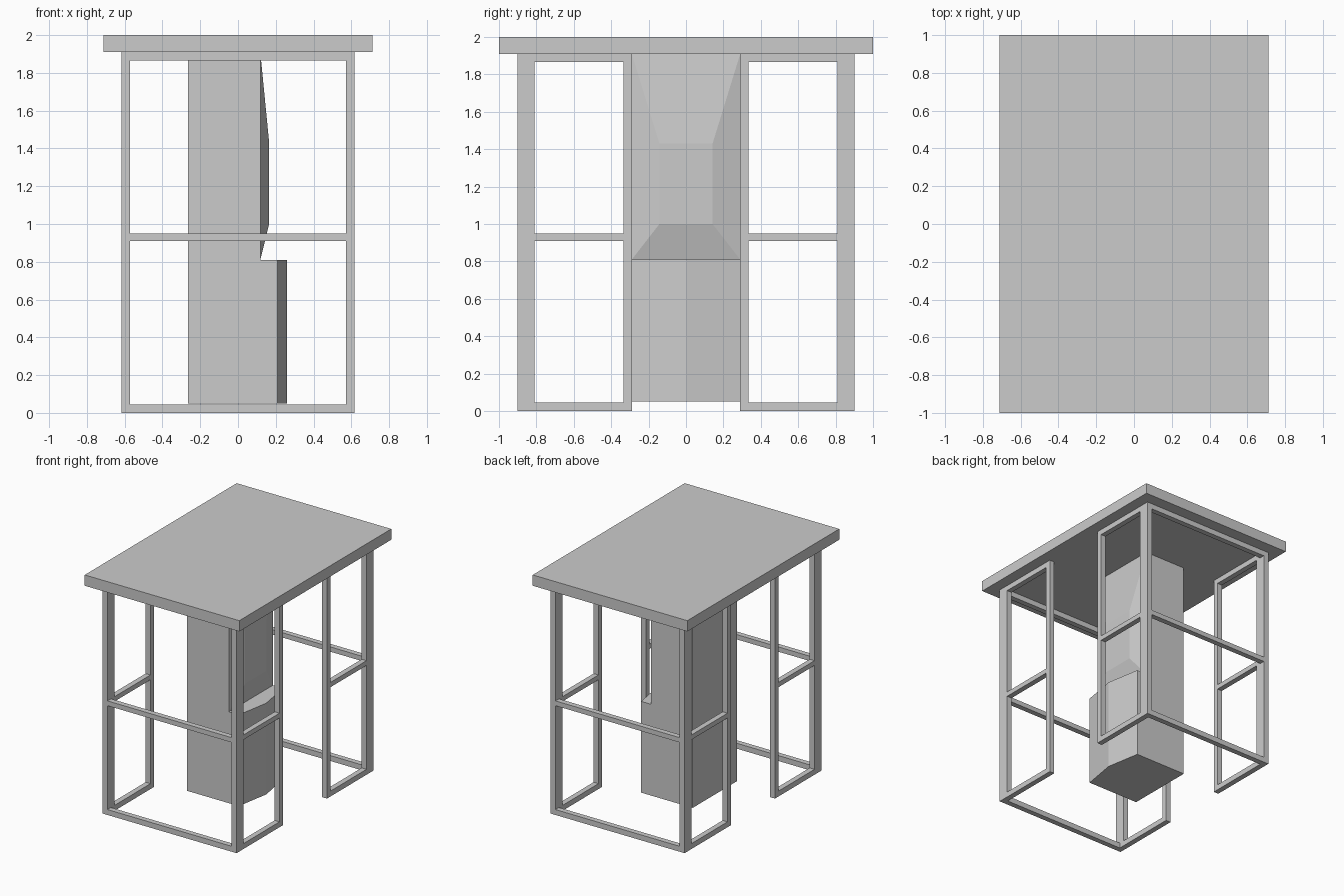
import bpy, bmesh

if "Cube" in bpy.data.objects:
    bpy.data.objects.remove(bpy.data.objects["Cube"])

BAR = 0.045      # square bar thickness
TOP = 1.91       # underside of the roof
HX, HY = 0.617, 0.9
GAP = 0.29       # half width of the side opening


def finish(name, bm):
    bmesh.ops.recalc_face_normals(bm, faces=bm.faces)
    mesh = bpy.data.meshes.new(name)
    bm.to_mesh(mesh)
    bm.free()
    obj = bpy.data.objects.new(name, mesh)
    bpy.context.collection.objects.link(obj)
    return obj


def add_box(bm, x, y, z):
    verts = bmesh.ops.create_cube(bm, size=1)["verts"]
    for v in verts:
        v.co = [(a + b) / 2 + c * (b - a) for (a, b), c in zip((x, y, z), v.co)]


def add_hull(bm, points):
    verts = [bm.verts.new(p) for p in points]
    bmesh.ops.convex_hull(bm, input=verts)
    bmesh.ops.dissolve_limit(bm, angle_limit=0.005, verts=bm.verts, edges=bm.edges)


def span(a, b):
    return (min(a, b), max(a, b))


RAILS = [(0, BAR), (0.91, 0.95), (TOP - BAR, TOP)]

# Roof slab
bm = bmesh.new()
add_box(bm, (-0.712, 0.712), (-1, 1), (TOP, 2))
finish("roof", bm)

# Wide frames at front and back
for name, s in (("front_frame", -1), ("back_frame", 1)):
    bm = bmesh.new()
    y = span(s * (HY - BAR), s * HY)
    for sx in (-1, 1):
        add_box(bm, span(sx * (HX - BAR), sx * HX), y, (0, TOP))
    for z in RAILS:
        add_box(bm, (-HX + BAR, HX - BAR), y, z)
    finish(name, bm)

# Four narrow side frames
for sx, side in ((-1, "left"), (1, "right")):
    for sy, end in ((-1, "front"), (1, "back")):
        bm = bmesh.new()
        x = span(sx * (HX - BAR), sx * HX)
        for a, b in ((GAP, GAP + BAR), (HY - 2 * BAR, HY - BAR)):
            add_box(bm, x, span(sy * a, sy * b), (0, TOP))
        for z in RAILS:
            add_box(bm, x, span(sy * (GAP + BAR), sy * (HY - 2 * BAR)), z)
        finish(f"{side}_{end}_side_frame", bm)

# Kiosk base with a ridged front
bm = bmesh.new()
outline = [(-0.265, -GAP), (0.21, -GAP), (0.26, 0), (0.21, GAP), (-0.265, GAP)]
add_hull(bm, [(x, y, z) for x, y in outline for z in (0.05, 0.81)])
finish("kiosk_base", bm)

# Kiosk upper body with a faceted bulge around the display
bm = bmesh.new()
add_hull(bm, [(x, y, z) for x in (-0.265, 0.118) for y in (-GAP, GAP) for z in (0.81, TOP)]
         + [(0.165, y, z) for y in (-0.142, 0.142) for z in (1.0, 1.43)])
finish("kiosk_upper_body", bm)
